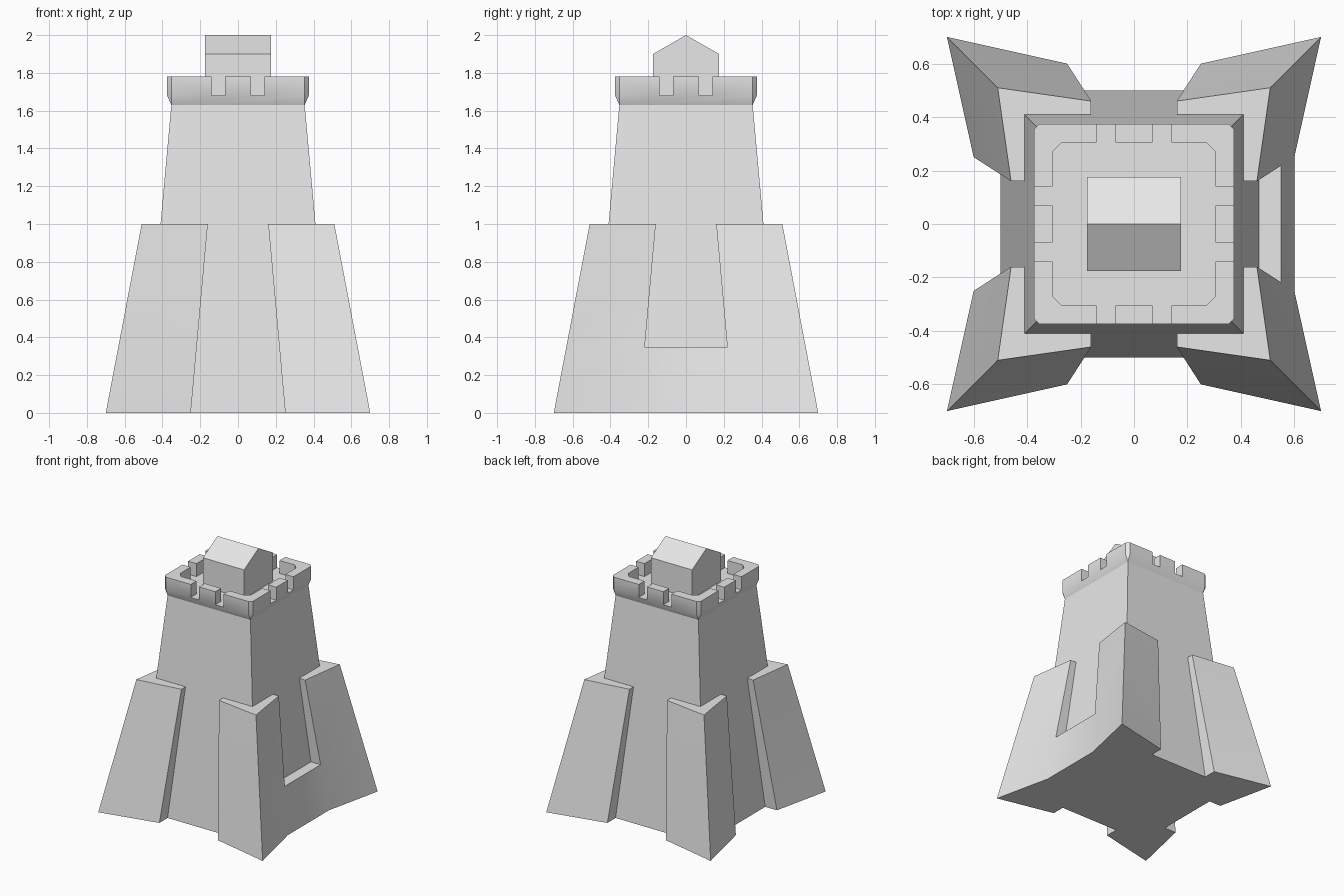
import bpy
import bmesh

cube = bpy.data.objects.get("Cube")
if cube:
    bpy.data.objects.remove(cube, do_unlink=True)

stone = bpy.data.materials.new("grey stone")
stone.use_nodes = True
stone.diffuse_color = (0.8, 0.8, 0.8, 1)
stone.node_tree.nodes["Principled BSDF"].inputs["Base Color"].default_value = (0.8, 0.8, 0.8, 1)


def make(name, bm):
    """Turn a bmesh into a stone object."""
    bmesh.ops.remove_doubles(bm, verts=bm.verts, dist=0.0005)
    bmesh.ops.recalc_face_normals(bm, faces=bm.faces)
    mesh = bpy.data.meshes.new(name)
    bm.to_mesh(mesh)
    bm.free()
    mesh.materials.append(stone)
    obj = bpy.data.objects.new(name, mesh)
    bpy.context.collection.objects.link(obj)
    return obj


def turn(x, y, k):
    """Rotate a plan point by k quarter turns."""
    for _ in range(k % 4):
        x, y = -y, x
    return x, y


def loft(name, rings):
    """Skin a stack of (plan, height) rings and cap both ends."""
    bm = bmesh.new()
    loops = [[bm.verts.new((x, y, z)) for x, y in plan] for plan, z in rings]
    n = len(loops[0])
    for low, high in zip(loops, loops[1:]):
        for i in range(n):
            j = (i + 1) % n
            bm.faces.new((low[i], low[j], high[j], high[i]))
    bm.faces.new(loops[0][::-1])
    bm.faces.new(loops[-1])
    return make(name, bm)


def chamfered(half, cut):
    """Square plan with cut corners."""
    return [turn(*p, k) for k in range(4) for p in ((half, half - cut), (half - cut, half))]


def rect(x0, x1, y0, y1):
    return [(x0, y0), (x1, y0), (x1, y1), (x0, y1)]


def smooth(obj):
    bpy.ops.object.select_all(action="DESELECT")
    obj.select_set(True)
    bpy.context.view_layer.objects.active = obj
    bpy.ops.object.shade_smooth_by_angle()


# Tower with four splayed corner buttresses
bm = bmesh.new()
LEDGE = 0.35


def side_ring(z):
    """Per side: buttress edge, recess start, recess end, buttress edge, outer corner."""
    edge, wall = 0.6 - 0.14 * z, 0.5 - 0.09 * z
    half, corner = 0.25 - 0.09 * z, 0.7 - 0.19 * z
    plan = [(edge, -half), (wall, -half), (wall, half), (edge, half), (corner, corner)]
    return [[bm.verts.new((*turn(x, y, k), z)) for x, y in plan] for k in range(4)]


def square_ring(half, z):
    return [bm.verts.new((*turn(half, half, k), z)) for k in range(4)]


levels = [side_ring(z) for z in (0, LEDGE, 1)]
waist, crown = square_ring(0.41, 1), square_ring(0.353, 1.63)
for low, high in zip(levels, levels[1:]):
    a, b = sum(low, []), sum(high, [])
    for i in range(20):
        j = (i + 1) % 20
        # the lower part of the left side is filled in, without a recess
        if low is levels[0] and i < 3:
            continue
        bm.faces.new((a[i], a[j], b[j], b[i]))

# Filled wall and its ledge on the left side
foot, shelf, top = levels[0], levels[1][0], levels[2]
bm.faces.new((foot[0][0], foot[0][3], shelf[3], shelf[0]))
bm.faces.new(shelf[:4])
bm.faces.new(([foot[0][0]] + sum(foot, [])[3:])[::-1])
for v in foot[0][1:3]:
    bm.verts.remove(v)

# Buttress tops and the tower walls above them
for k in range(4):
    s, nxt = top[k], top[(k + 1) % 4]
    bm.faces.new((s[2], s[3], s[4], nxt[0], nxt[1], waist[k]))
    bm.faces.new((waist[k - 1], s[1], s[2], waist[k], crown[k], crown[k - 1]))
bm.faces.new(crown)
smooth(make("tower_and_buttresses", bm))

# Flared parapet, cut into merlons
FLOOR, RIM = 1.68, 1.78
parapet = loft("parapet", [(chamfered(0.353, 0), 1.63),
                           (chamfered(0.375, 0.022), FLOOR),
                           (chamfered(0.375, 0.022), RIM)])
cutters = [loft("court_cutter", [(chamfered(0.305, 0.035), FLOOR),
                                 (chamfered(0.305, 0.035), RIM + 0.1)])]
for s in (-1, 1):
    lo, hi = sorted((0.07 * s, 0.14 * s))
    for plan in (rect(lo, hi, -0.5, 0.5), rect(-0.5, 0.5, lo, hi)):
        cutters.append(loft("gap_cutter", [(plan, FLOOR), (plan, RIM + 0.1)]))
bpy.context.view_layer.objects.active = parapet
for cutter in cutters:
    cutter.hide_render = True
    mod = parapet.modifiers.new("cut", "BOOLEAN")
    mod.operation = "DIFFERENCE"
    mod.solver = "EXACT"
    mod.object = cutter
    bpy.ops.object.modifier_apply(modifier=mod.name)
    bpy.data.objects.remove(cutter, do_unlink=True)
smooth(parapet)

# Gabled roof house, ridge running left to right
bm = bmesh.new()
gable = [(-0.175, FLOOR), (0.175, FLOOR), (0.175, 1.9), (0, 2), (-0.175, 1.9)]
end = bm.faces.new([bm.verts.new((-0.175, y, z)) for y, z in gable])
ext = bmesh.ops.extrude_face_region(bm, geom=[end], use_keep_orig=True)
bmesh.ops.translate(bm, vec=(0.35, 0, 0),
                    verts=[v for v in ext["geom"] if isinstance(v, bmesh.types.BMVert)])
make("roof_house", bm)
